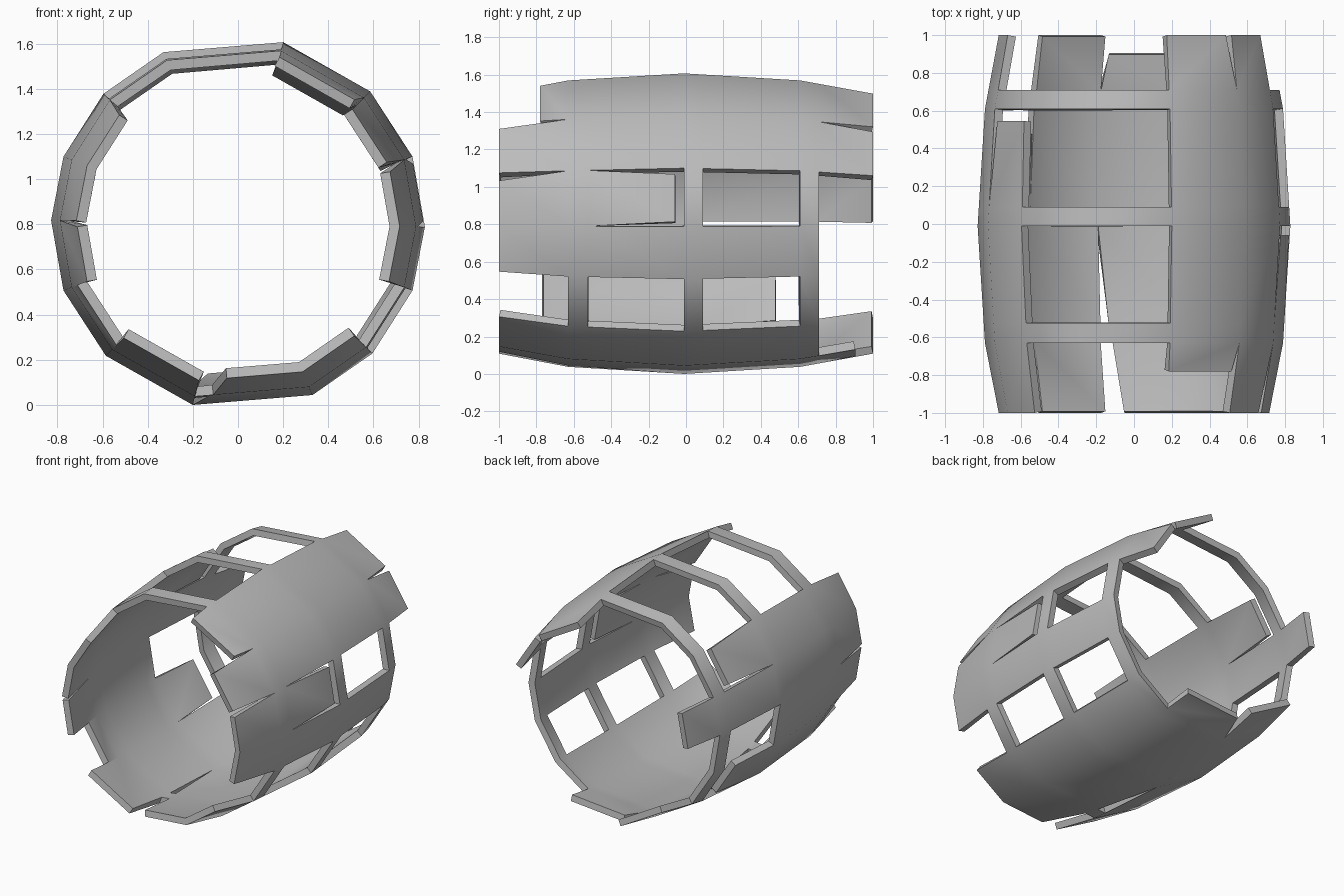
import bpy, bmesh, math
from mathutils import Vector

if "Cube" in bpy.data.objects:
    bpy.data.objects.remove(bpy.data.objects["Cube"], do_unlink=True)

RADIUS = 0.828
THICKNESS = 0.045
# Uneven stave corners: half a turn, repeated for the other half
HALF = [76, 45, 21, -1, -21, -44, -66.5]
ANGLES = [math.radians(a) for a in HALF + [a - 180 for a in HALF]]
# Bulge along the length: y, radius factor
BULGE = [(-1, 0.865), (-0.63, 0.953), (-0.01, 1), (0.61, 0.953), (1, 0.865)]
# Even spans are open bays, odd spans are hoops
ROWS = [-1, -0.63, -0.525, -0.01, 0.09, 0.61, 0.71, 1]
FULL = (0, 1)


def bulge(y):
    for (ya, fa), (yb, fb) in zip(BULGE, BULGE[1:]):
        if y <= yb:
            return fa + (fb - fa) * (y - ya) / (yb - ya)
    return BULGE[-1][1]


def point(stave, across, y):
    a, b = ANGLES[stave], ANGLES[(stave + 1) % len(ANGLES)]
    r = RADIUS * bulge(y)
    pa = Vector((r * math.cos(a), y, r * math.sin(a)))
    pb = Vector((r * math.cos(b), y, r * math.sin(b)))
    return pa.lerp(pb, across)


bm = bmesh.new()


def board(stave, ya, yb, wa=FULL, wb=FULL):
    """One piece of a stave; wa and wb are its side limits at each end."""
    if ya > yb:
        ya, yb, wa, wb = yb, ya, wb, wa
    corners = [(wa[0], ya), (wa[1], ya), (wb[1], yb), (wb[0], yb)]
    bm.faces.new([bm.verts.new(point(stave, f, y)) for f, y in corners])


# Staves in clockwise order from the top; bays that are whole
whole = ["24", "24", "", "024", "", "024", "4", "0246", "2", "2", "0246", "2", "", ""]
for stave, bays in enumerate(whole):
    for bay in bays:
        i = int(bay)
        board(stave, ROWS[i], ROWS[i + 1])

# Split and broken boards: stave, fixed y, broken y, side limits at the break
broken = [
    (0, -0.63, -0.78, (0, 0.94)), (0, 0.71, 1, (0, 0.94)),
    (1, -0.63, -1, (0, 0.94)), (1, 0.71, 1, (0.06, 1)),
    (2, -0.63, -1, (0.1, 1)), (2, -0.525, -0.06, (0.1, 0.92)),
    (6, 0.71, 0.905, (0, 0.9)), (6, -0.01, -0.525, (0, 0.88)),
    (8, -0.63, -0.77, FULL), (8, 0.09, 0.48, (0.08, 0.94)),
    (9, -0.63, -1, (0, 0.9)),
    (11, -0.63, -1, (0, 0.93)), (11, 0.09, 0.545, (0.1, 0.93)),
]
for stave, tip, end, limits in broken:
    board(stave, tip, end, FULL, limits)

# Long split in the bottom board carries on past the front hoop
board(6, -0.63, -1, (0, 0.84), (0, 0.73))
for stave in range(len(ANGLES)):
    for i in (1, 3, 5):
        if stave == 6 and i == 1:
            board(stave, ROWS[1], ROWS[2], (0, 0.84), (0, 0.88))
            board(stave, ROWS[1], ROWS[2], (0.84, 1), (0.88, 1))
        else:
            board(stave, ROWS[i], ROWS[i + 1])

bmesh.ops.remove_doubles(bm, verts=bm.verts, dist=0.0005)
lowest = RADIUS * math.sin(ANGLES[0])
bmesh.ops.translate(bm, verts=bm.verts, vec=(0, 0, lowest))
mesh = bpy.data.meshes.new("barrel_shell")
bm.to_mesh(mesh)
bm.free()
shell = bpy.data.objects.new("barrel_shell", mesh)
bpy.context.collection.objects.link(shell)

# Plain grey material
grey = bpy.data.materials.new("plain_grey")
grey.use_nodes = True
colour = (0.5, 0.5, 0.5, 1)
grey.diffuse_color = colour
grey.node_tree.nodes["Principled BSDF"].inputs["Base Color"].default_value = colour
mesh.materials.append(grey)

# Board thickness, inwards
solid = shell.modifiers.new("thickness", "SOLIDIFY")
solid.thickness = THICKNESS
solid.offset = -1
solid.use_even_offset = True

bpy.ops.object.select_all(action="DESELECT")
bpy.context.view_layer.objects.active = shell
shell.select_set(True)
bpy.ops.object.modifier_apply(modifier="thickness")
bpy.ops.object.shade_smooth_by_angle(angle=math.radians(40))
